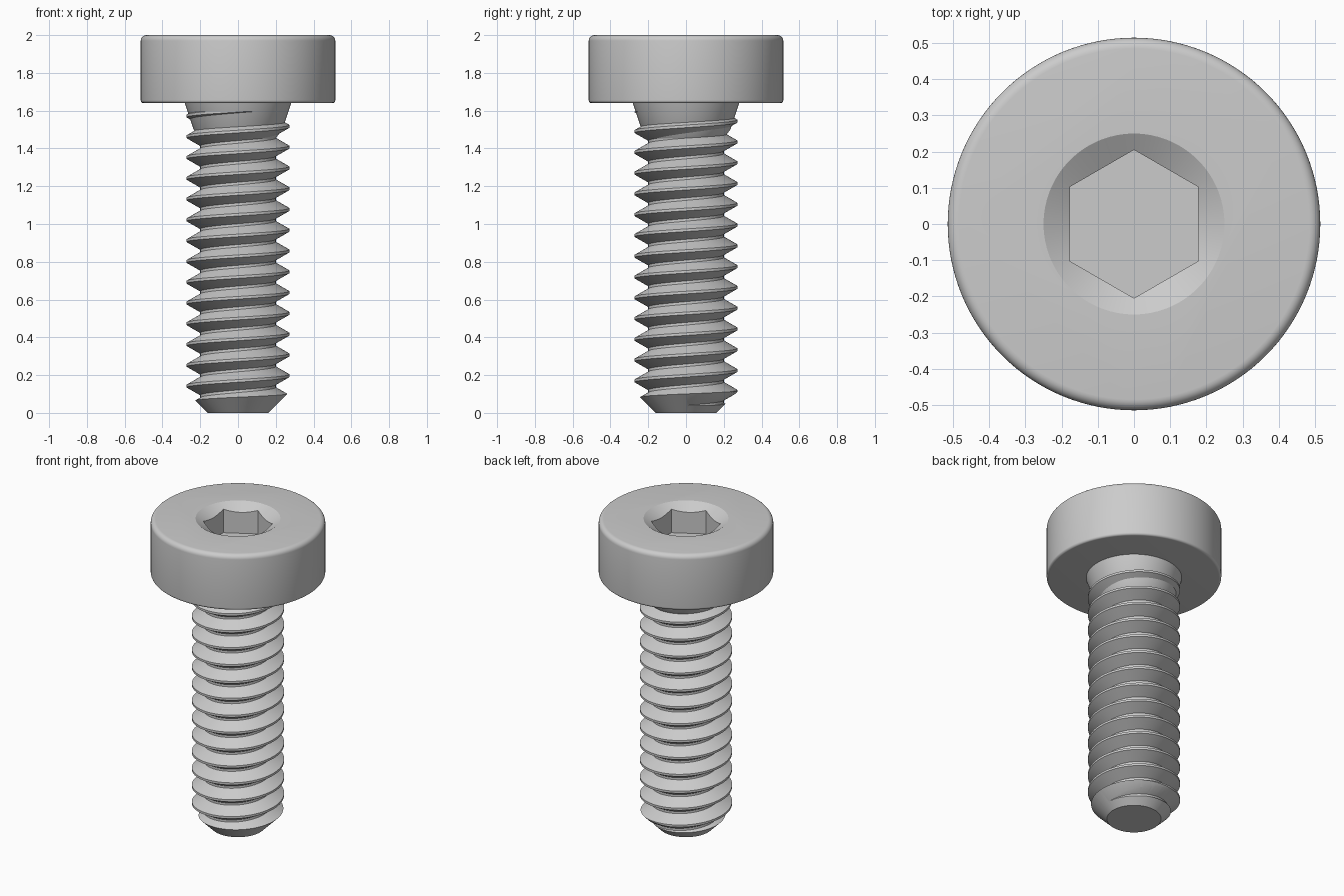
import bpy, bmesh, math

if "Cube" in bpy.data.objects:
    bpy.data.objects.remove(bpy.data.objects["Cube"])

PITCH, CREST, ROOT = 0.11, 0.272, 0.2

steel = bpy.data.materials.new("steel_grey")
steel.use_nodes = True
colour = (0.6, 0.6, 0.6, 1)
steel.diffuse_color = colour
steel.node_tree.nodes["Principled BSDF"].inputs["Base Color"].default_value = colour


def finish(bm, name):
    bmesh.ops.recalc_face_normals(bm, faces=bm.faces)
    mesh = bpy.data.meshes.new(name)
    bm.to_mesh(mesh)
    bm.free()
    mesh.materials.append(steel)
    obj = bpy.data.objects.new(name, mesh)
    bpy.context.collection.objects.link(obj)
    return obj


def select(obj):
    bpy.ops.object.select_all(action='DESELECT')
    obj.select_set(True)
    bpy.context.view_layer.objects.active = obj


def lathe(name, profile, sides=96, turn=0.0):
    """Closed solid from (radius, height) points, listed bottom to top."""
    bm = bmesh.new()
    rings = [[bm.verts.new((r * math.cos(turn + math.tau * i / sides),
                            r * math.sin(turn + math.tau * i / sides), z))
              for i in range(sides)] for r, z in profile]
    for a, b in zip(rings, rings[1:]):
        for i in range(sides):
            j = (i + 1) % sides
            bm.faces.new((a[i], a[j], b[j], b[i]))
    bm.faces.new(rings[0])
    bm.faces.new(rings[-1])
    return finish(bm, name)


def combine(obj, tool, operation):
    mod = obj.modifiers.new(operation.lower(), 'BOOLEAN')
    mod.operation, mod.solver, mod.object = operation, 'EXACT', tool
    tool.hide_render = True
    select(obj)
    bpy.ops.object.modifier_apply(modifier=mod.name)
    bpy.data.objects.remove(tool)


def helix_solid(name, profile, start, turns, steps=72):
    """Screw a one-pitch profile of (radius, height) points into a capped solid."""
    bm = bmesh.new()
    size = len(profile)
    rows = []
    for n in range(turns * steps + 1):
        a = math.tau * n / steps
        rows.append([bm.verts.new((r * math.cos(a), r * math.sin(a),
                                   start + z + PITCH * n / steps)) for r, z in profile])

    def vert(n, j):
        return rows[n][j] if j < size else rows[n + steps][0]

    for n in range((turns - 1) * steps):
        for j in range(size):
            bm.faces.new((vert(n, j), vert(n + 1, j), vert(n + 1, j + 1), vert(n, j + 1)))
    bmesh.ops.delete(bm, geom=[v for v in bm.verts if not v.link_faces], context='VERTS')
    # Cap both ends with fans to points on the axis
    middle = start + PITCH * turns / 2
    low = bm.verts.new((0, 0, start - PITCH))
    high = bm.verts.new((0, 0, start + PITCH * (turns + 1)))
    for e in [e for e in bm.edges if e.is_boundary]:
        tip = low if e.verts[0].co.z < middle else high
        bm.faces.new((*e.verts, tip))
    return finish(bm, name)


# Threaded shaft: crest centred on the start height, trimmed to a chamfered tip
thread = [(CREST, -0.007), (CREST, 0.007), (ROOT, 0.048), (ROOT, 0.062)]
shaft = helix_solid("threaded_shaft", thread, 1.517 - 16 * PITCH, 20)
combine(shaft, lathe("shaft_trim", [(0.16, 0), (0.32, 0.16), (0.32, 1.595)]), 'INTERSECT')

# Flared neck under the head
neck = lathe("neck", [(0.19, 1.44), (0.235, 1.5), (0.285, 1.65)])


# Round head with filleted rims
def fillet(radius, centre_z, first, last):
    return [(0.515 - radius + radius * math.cos(math.radians(a)),
             centre_z + radius * math.sin(math.radians(a)))
            for a in range(first, last + 1, 15)]


head = lathe("head", fillet(0.015, 1.655, -90, 0) + fillet(0.03, 1.97, 0, 90), 128)

# Hexagonal drive socket with a shallow countersink
combine(head, lathe("hex_cutter", [(0.205, 1.82), (0.205, 2.1)], 6, math.pi / 2), 'DIFFERENCE')
combine(head, lathe("countersink_cutter", [(0.1, 1.91), (0.25, 2.0), (0.25, 2.1)]), 'DIFFERENCE')

for part in (shaft, neck, head):
    select(part)
    bpy.ops.object.shade_smooth_by_angle(angle=math.radians(25))
